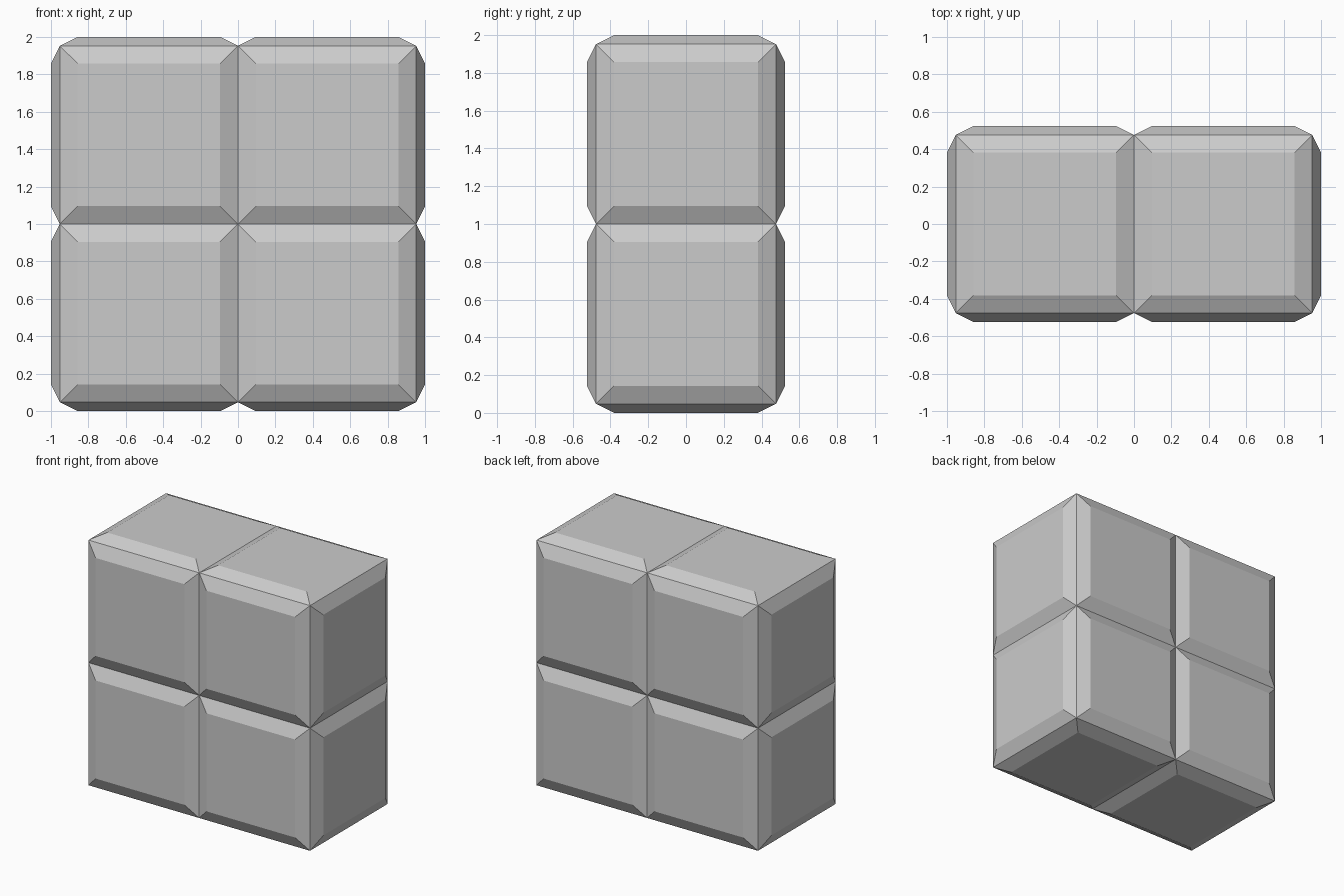
import bpy
import bmesh
from mathutils import Matrix

if "Cube" in bpy.data.objects:
    bpy.data.objects.remove(bpy.data.objects["Cube"])

CELL = 20 / 21      # edge length of one block
BEVEL = CELL / 10   # width of the sloped border around each panel
RAISE = CELL / 20   # how far each panel stands out

bm = bmesh.new()

# Core box: two blocks wide, one deep, two high
bmesh.ops.create_cube(bm, size=1, matrix=Matrix.Diagonal((2 * CELL, CELL, 2 * CELL, 1)))

# Split into blocks along the middle of the width and height
for normal in ((1, 0, 0), (0, 0, 1)):
    bmesh.ops.bisect_plane(bm, geom=bm.verts[:] + bm.edges[:] + bm.faces[:],
                           plane_co=(0, 0, 0), plane_no=normal)

# Raised panel with sloped borders on every block face
bmesh.ops.recalc_face_normals(bm, faces=bm.faces[:])
bmesh.ops.inset_individual(bm, faces=bm.faces[:], thickness=BEVEL, depth=RAISE,
                           use_even_offset=True)

# Stand on the ground
bmesh.ops.translate(bm, verts=bm.verts[:], vec=(0, 0, CELL + RAISE))

mesh = bpy.data.meshes.new("panelled_block")
bm.to_mesh(mesh)
bm.free()
bpy.context.collection.objects.link(bpy.data.objects.new("panelled_block", mesh))
